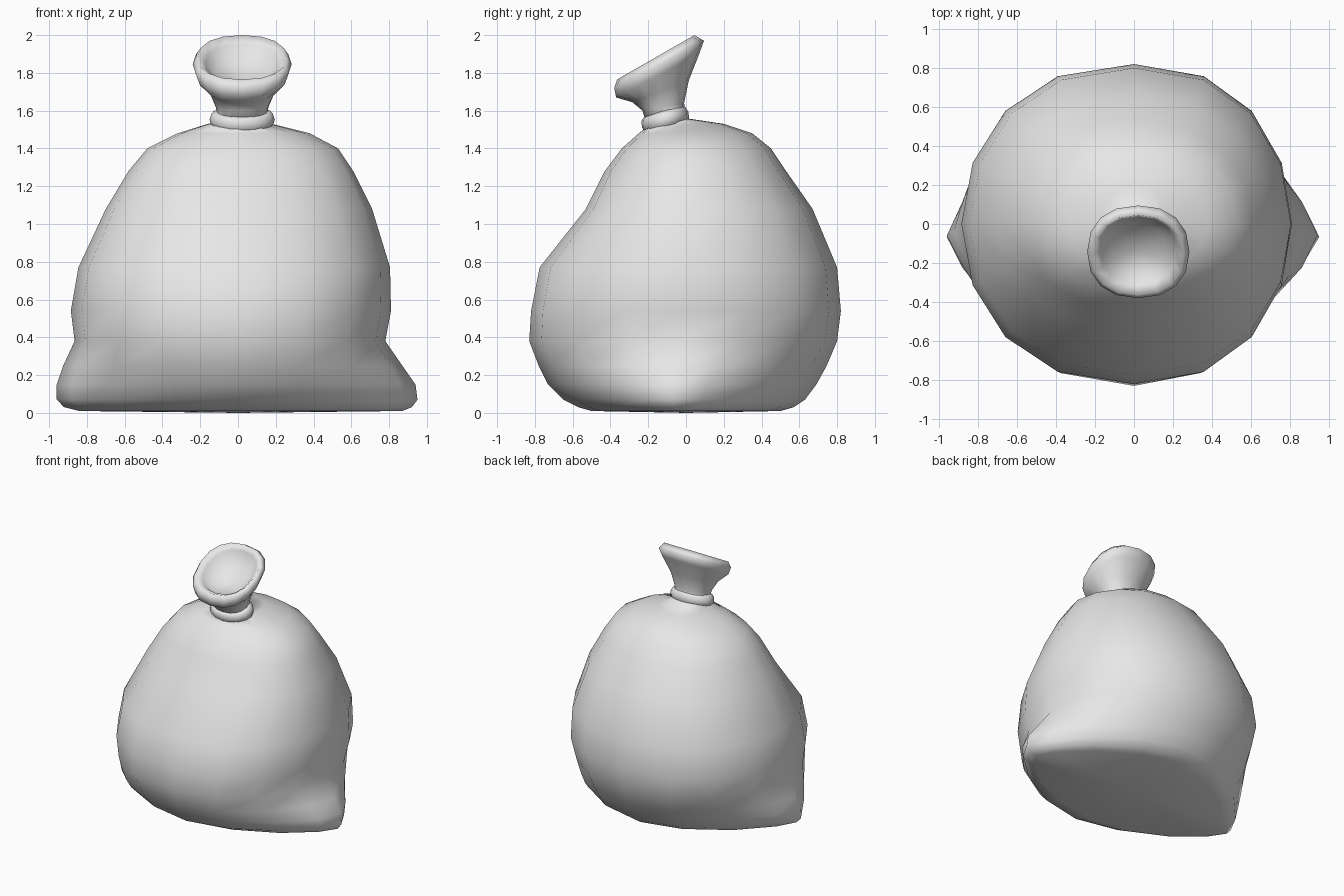
import bpy, bmesh, math
from mathutils import Vector

cube = bpy.data.objects.get("Cube")
if cube:
    bpy.data.objects.remove(cube, do_unlink=True)

SIDES = 16
ANGLES = [2 * math.pi * i / SIDES for i in range(SIDES)]


def material(name, rgb):
    mat = bpy.data.materials.new(name)
    mat.use_nodes = True
    mat.diffuse_color = (*rgb, 1)
    mat.node_tree.nodes["Principled BSDF"].inputs["Base Color"].default_value = (*rgb, 1)
    return mat


def power(value, exponent):
    return math.copysign(abs(value) ** exponent, value)


def body_ring(z, left, right, front, back, pinch):
    """Rounded outline; pinch above 1 draws the sides out into corners."""
    points = []
    for a in ANGLES:
        c = power(math.cos(a), 0.85 + 0.5 * (pinch - 1))
        s = power(math.sin(a), pinch)
        x = c * (right if c > 0 else left)
        y = s * (back if s > 0 else front) - 0.12 * (pinch - 1) * c * c
        points.append(Vector((x, y, z)))
    return points


def mouth_ring(front_y, front_z, back_y, back_z, half_width):
    """Tilted rounded outline from a low front point to a high back point."""
    points = []
    for a in ANGLES:
        t = (1 + power(math.sin(a), 0.88)) / 2
        points.append(Vector((0.022 + half_width * power(math.cos(a), 0.88),
                              front_y + (back_y - front_y) * t,
                              front_z + (back_z - front_z) * t)))
    return points


def finish(name, bm, mat):
    bmesh.ops.recalc_face_normals(bm, faces=bm.faces)
    mesh = bpy.data.meshes.new(name)
    bm.to_mesh(mesh)
    bm.free()
    mesh.materials.append(mat)
    mesh.polygons.foreach_set("use_smooth", [True] * len(mesh.polygons))
    obj = bpy.data.objects.new(name, mesh)
    bpy.context.collection.objects.link(obj)
    return obj


def bridge(bm, lower, upper):
    for i in range(SIDES):
        j = (i + 1) % SIDES
        bm.faces.new((lower[i], lower[j], upper[j], upper[i]))


def cap(bm, ring, centre):
    middle = bm.verts.new(centre)
    for i in range(SIDES):
        bm.faces.new((ring[i], ring[(i + 1) % SIDES], middle))


grey = material("sack grey", (0.8, 0.8, 0.8))

# Sack body: height, left, right, front, back, corner pinch
body = [
    (0.01, 0.84, 0.87, 0.50, 0.50, 1.5),
    (0.03, 0.92, 0.92, 0.57, 0.57, 1.55),
    (0.07, 0.96, 0.95, 0.65, 0.63, 1.55),
    (0.15, 0.96, 0.94, 0.73, 0.69, 1.5),
    (0.25, 0.925, 0.87, 0.78, 0.745, 1.3),
    (0.38, 0.865, 0.78, 0.83, 0.80, 1.05),
    (0.54, 0.885, 0.81, 0.82, 0.82, 1),
    (0.77, 0.845, 0.805, 0.775, 0.8, 1),
    (1.08, 0.7, 0.71, 0.53, 0.67, 1),
    (1.28, 0.58, 0.61, 0.43, 0.53, 1),
    (1.40, 0.48, 0.53, 0.34, 0.45, 1),
    (1.48, 0.32, 0.38, 0.25, 0.35, 1),
    (1.53, 0.16, 0.18, 0.19, 0.2, 1),
]

# Gathered neck and flared mouth: front y, z, back y, z, half width
mouth = [
    (-0.21, 1.53, 0.0, 1.56, 0.125),
    (-0.23, 1.60, -0.01, 1.64, 0.14),
    (-0.285, 1.645, 0.015, 1.76, 0.175),
    (-0.37, 1.67, 0.07, 1.90, 0.24),
    (-0.38, 1.72, 0.095, 1.97, 0.262),
    (-0.365, 1.765, 0.045, 2.0, 0.235),
    (-0.31, 1.75, 0.035, 1.95, 0.195),
    (-0.26, 1.715, 0.0, 1.86, 0.14),
]

bm = bmesh.new()
outlines = [body_ring(*row) for row in body] + [mouth_ring(*row) for row in mouth]
rings = [[bm.verts.new(p) for p in outline] for outline in outlines]
for lower, upper in zip(rings, rings[1:]):
    bridge(bm, lower, upper)
cap(bm, rings[0], (0, 0, 0))
cap(bm, rings[-1], (0.022, -0.13, 1.76))
finish("sack", bm, grey)

# Tie band around the neck
bm = bmesh.new()
loops = []
for k in range(8):
    b = 2 * math.pi * k / 8
    radius, rise = 0.135 + 0.038 * math.cos(b), 0.048 * math.sin(b)
    loops.append([bm.verts.new((radius * math.cos(a), 0.75 * radius * math.sin(a), rise))
                  for a in ANGLES])
for k in range(8):
    bridge(bm, loops[k], loops[(k + 1) % 8])
tie = finish("tie_band", bm, grey)
tie.location = (0.022, -0.11, 1.552)
tie.rotation_euler.x = math.radians(18)
